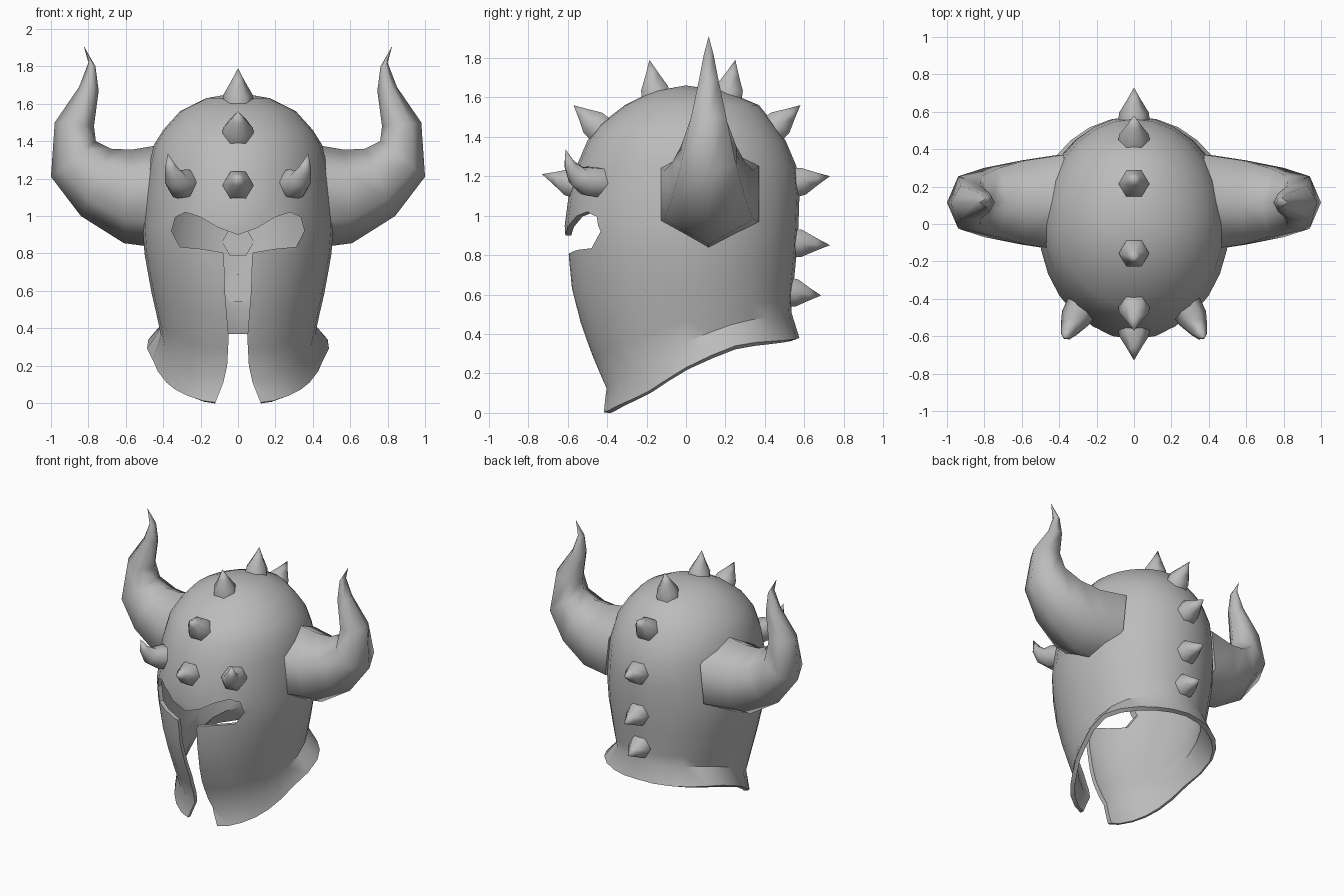
import bpy, bmesh, math
from mathutils import Vector

cube = bpy.data.objects.get("Cube")
if cube:
    bpy.data.objects.remove(cube, do_unlink=True)

steel = bpy.data.materials.new("grey_steel")
steel.use_nodes = True
steel.diffuse_color = (0.5, 0.5, 0.5, 1)
steel.node_tree.nodes["Principled BSDF"].inputs["Base Color"].default_value = (0.5, 0.5, 0.5, 1)


def interp(table, v, col=1):
    """Piecewise linear lookup in rows sorted by their first column."""
    if v <= table[0][0]:
        return table[0][col]
    for p, q in zip(table, table[1:]):
        if v <= q[0]:
            return p[col] + (q[col] - p[col]) * (v - p[0]) / (q[0] - p[0])
    return table[-1][col]


def make_object(name, bm):
    mesh = bpy.data.meshes.new(name)
    bm.to_mesh(mesh)
    bm.free()
    mesh.materials.append(steel)
    ob = bpy.data.objects.new(name, mesh)
    bpy.context.collection.objects.link(ob)
    return ob


def activate(ob):
    bpy.ops.object.select_all(action='DESELECT')
    ob.select_set(True)
    bpy.context.view_layer.objects.active = ob


def smooth(ob, degrees):
    activate(ob)
    bpy.ops.object.shade_smooth_by_angle(angle=math.radians(degrees))


def loft(name, rings, tip, degrees):
    """Skin hexagonal rings up to a pointed tip."""
    bm = bmesh.new()
    rows = [[bm.verts.new(p) for p in ring] for ring in rings]
    n = len(rows[0])
    for a, b in zip(rows, rows[1:]):
        for k in range(n):
            bm.faces.new((a[k], a[(k + 1) % n], b[(k + 1) % n], b[k]))
    bm.faces.new(rows[0])
    end = bm.verts.new(tip)
    for k in range(n):
        bm.faces.new((rows[-1][k], rows[-1][(k + 1) % n], end))
    bmesh.ops.recalc_face_normals(bm, faces=bm.faces)
    smooth(make_object(name, bm), degrees)


def hexagon(centre, direction, radius):
    d = Vector(direction).normalized()
    v = d.cross(Vector((1, 0, 0))).normalized()
    u = v.cross(d)
    return [Vector(centre) + radius * (math.cos(k * math.pi / 3) * u + math.sin(k * math.pi / 3) * v)
            for k in range(6)]


# Helmet shell: height, half width, front depth, back depth
SHELL = [(.12, .37, .41, .53), (.3, .40, .485, .53), (.45, .43, .54, .53), (.6, .465, .585, .54),
         (.8, .5, .605, .56), (.95, .51, .615, .57), (1.1, .495, .595, .575), (1.25, .48, .555, .56),
         (1.38, .45, .5, .505), (1.46, .4, .44, .45), (1.56, .31, .31, .37), (1.63, .17, .17, .2)]
# Angle from the front: neck crease height, rim height, rim half width
RIM = [(0, .12, 0, .44), (18, .125, 0, .44), (30, .14, .02, .44), (60, .23, .09, .42),
       (90, .36, .23, .455), (112, .44, .335, .53), (130, .475, .36, .54), (180, .51, .38, .54)]
SEG = 28


def oval(theta, z, a, f, b):
    c = math.cos(theta)
    return (a * math.sin(theta), -c * (f if c > 0 else b), z)


def shell_point(theta, z):
    return oval(theta, z, *(interp(SHELL, z, c) for c in (1, 2, 3)))


angles = [2 * math.pi * k / SEG for k in range(SEG)]
turn = [math.degrees(min(t, 2 * math.pi - t)) for t in angles]
rings = [[shell_point(t, row[0]) for t in angles] for row in reversed(SHELL) if row[0] >= .8]
for s in (.25, .5, .75, 1):
    rings.append([shell_point(t, .8 + s * (interp(RIM, g, 1) - .8)) for t, g in zip(angles, turn)])
rings.append([oval(t, interp(RIM, g, 2), interp(RIM, g, 3), .435, .575) for t, g in zip(angles, turn)])

bm = bmesh.new()
rows = [[bm.verts.new(p) for p in ring] for ring in rings]
crown = bm.verts.new((0, 0, 1.66))
for k in range(SEG):
    j = (k + 1) % SEG
    bm.faces.new((crown, rows[0][k], rows[0][j]))
    for a, b in zip(rows, rows[1:]):
        bm.faces.new((a[k], b[k], b[j], a[j]))
helmet = make_object("helmet_shell", bm)
wall = helmet.modifiers.new("wall", 'SOLIDIFY')
wall.thickness = .03
wall.offset = -1

# Eye opening and face slit, cut straight through the front
half = [(.1, .935), (.2, .995), (.28, 1.02), (.335, .995), (.355, .92), (.31, .835), (.2, .825),
        (.08, .805), (.075, .78), (.07, .6), (.05, .35), (.058, .2), (.078, .11), (.122, 0), (.14, -.06)]
outline = [(0, .9)] + half + [(-x, z) for x, z in reversed(half)]
bm = bmesh.new()
face = bm.faces.new([bm.verts.new((x, -1, z)) for x, z in outline])
out = bmesh.ops.extrude_face_region(bm, geom=[face])
bmesh.ops.translate(bm, vec=(0, .8, 0), verts=[g for g in out["geom"] if isinstance(g, bmesh.types.BMVert)])
bmesh.ops.recalc_face_normals(bm, faces=bm.faces)
cutter = make_object("face_cutter", bm)
cutter.hide_render = True
cut = helmet.modifiers.new("face_opening", 'BOOLEAN')
cut.operation = 'DIFFERENCE'
cut.solver = 'EXACT'
cut.object = cutter
activate(helmet)
bpy.ops.object.modifier_apply(modifier="wall")
bpy.ops.object.modifier_apply(modifier="face_opening")
bpy.data.objects.remove(cutter, do_unlink=True)
smooth(helmet, 35)

# Large side horns: lower x, z, upper x, z, half depth
HORN = [(.42, .83, .36, 1.39, .255), (.61, .855, .57, 1.355, .225), (.84, 1.0, .68, 1.36, .185),
        (1.0, 1.21, .76, 1.4, .14), (.98, 1.5, .77, 1.48, .09), (.85, 1.69, .745, 1.67, .05),
        (.8, 1.82, .762, 1.8, .025)]
# Curved brow horns: centre and radius
BROW = [((.27, -.42, 1.165), .085), ((.31, -.5, 1.175), .083), ((.335, -.55, 1.2), .06),
        ((.36, -.59, 1.26), .032)]
for side, s in (("left", 1), ("right", -1)):
    sections = []
    for x0, z0, x1, z1, w in HORN:
        ring = []
        for t, y in ((0, 0), (.25, w), (.75, w), (1, 0), (.75, -w), (.25, -w)):
            ring.append((s * (x0 + t * (x1 - x0)), .115 + y, z0 + t * (z1 - z0)))
        sections.append(ring)
    loft(side + "_horn", sections, (s * .825, .115, 1.91), 80)

    tip = Vector((.375, -.61, 1.335))
    points = [Vector(c) for c, r in BROW] + [tip]
    sections = []
    for i, (c, r) in enumerate(BROW):
        direction = points[i + 1] - points[max(i - 1, 0)]
        sections.append([(s * p.x, p.y, p.z) for p in hexagon(c, direction, r)])
    loft(side + "_brow_horn", sections, (s * tip.x, tip.y, tip.z), 65)

# Row of spikes over the centre line: base y, z and tip y, z
SPIKES = [(-.575, 1.165, -.73, 1.21), (-.455, 1.455, -.57, 1.56), (-.155, 1.62, -.185, 1.79),
          (.215, 1.62, .25, 1.79), (.46, 1.455, .58, 1.56), (.57, 1.17, .73, 1.2),
          (.56, .86, .73, .85), (.54, .61, .685, .595)]
for i, (y0, z0, y1, z1) in enumerate(SPIKES):
    base, tip = Vector((0, y0, z0)), Vector((0, y1, z1))
    axis = tip - base
    sections = [hexagon(base + axis * t, axis, r) for t, r in ((-.26, .086), (.15, .08), (.6, .036))]
    loft("crest_spike_%d" % (i + 1), sections, tip, 65)
